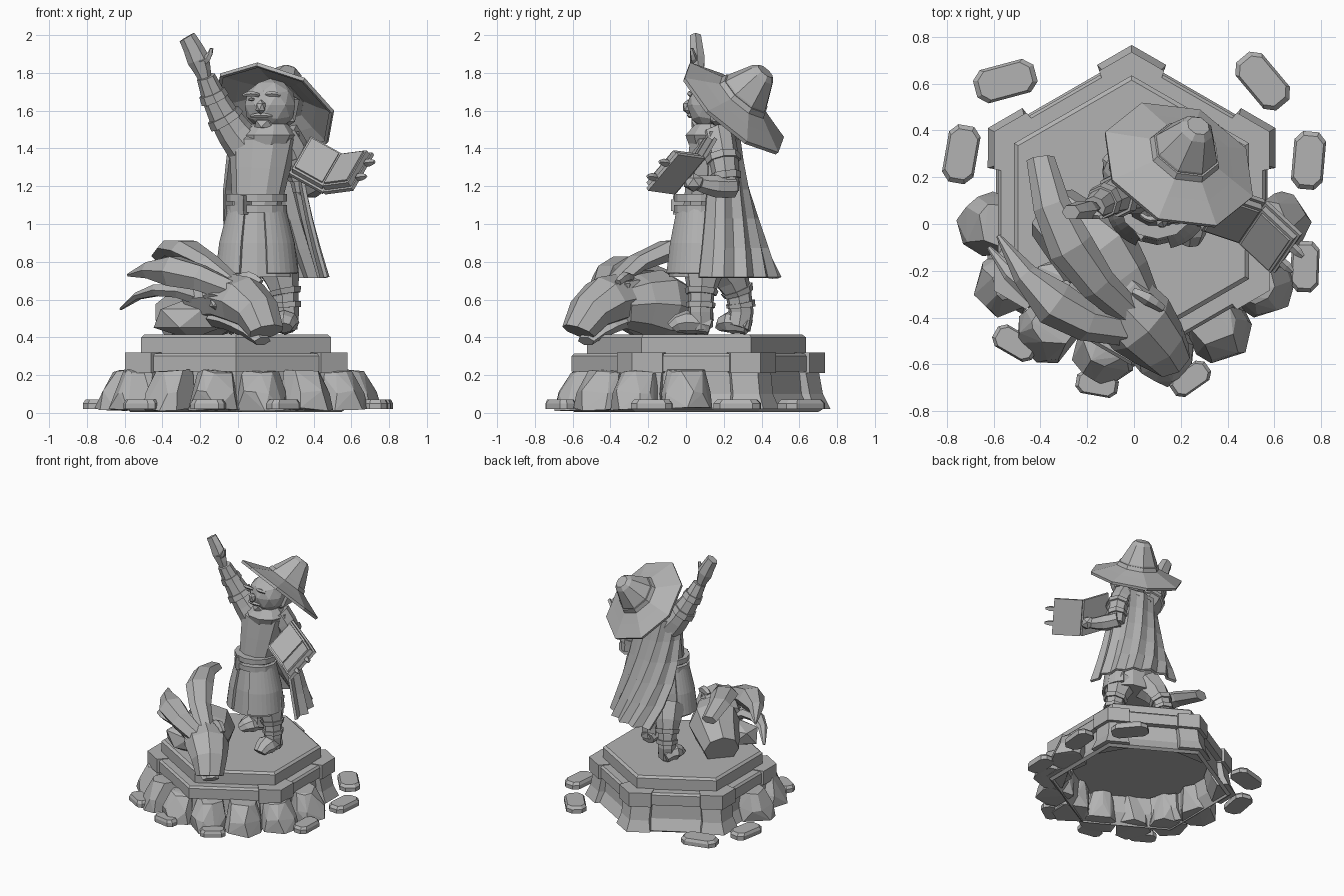
import bpy, bmesh, math, random
from mathutils import Vector, Matrix

random.seed(4)
cube = bpy.data.objects.get("Cube")
if cube:
    bpy.data.objects.remove(cube)

stone = bpy.data.materials.new("stone grey")
stone.use_nodes = True
grey = (.45, .45, .45, 1)
stone.diffuse_color = grey
stone.node_tree.nodes["Principled BSDF"].inputs["Base Color"].default_value = grey


def finish(name, bm, thickness=0):
    bmesh.ops.recalc_face_normals(bm, faces=bm.faces)
    mesh = bpy.data.meshes.new(name)
    bm.to_mesh(mesh)
    bm.free()
    mesh.materials.append(stone)
    obj = bpy.data.objects.new(name, mesh)
    bpy.context.collection.objects.link(obj)
    if thickness:
        solid = obj.modifiers.new("thickness", "SOLIDIFY")
        solid.thickness = thickness
    return obj


def skin(name, loops, closed=True, caps=True, thickness=0):
    """Join a row of equal point loops with quads."""
    bm = bmesh.new()
    rows = [[bm.verts.new(point) for point in loop] for loop in loops]
    count = len(rows[0])
    for low, high in zip(rows, rows[1:]):
        for i in range(count if closed else count - 1):
            j = (i + 1) % count
            bm.faces.new((low[i], low[j], high[j], high[i]))
    if caps and closed:
        bm.faces.new(rows[0][::-1])
        bm.faces.new(rows[-1])
    return finish(name, bm, thickness)


def stack(name, centre, levels, sides, squash=1, turn=0, lean=(0, 0), **options):
    """Horizontal elliptical rings given as (height, radius) levels."""
    loops = []
    for z, radius in levels:
        rise = z - levels[0][0]
        x, y = centre[0] + lean[0] * rise, centre[1] + lean[1] * rise
        angles = [turn + math.tau * i / sides for i in range(sides)]
        loops.append([(x + radius * math.cos(a), y + radius * squash * math.sin(a), z) for a in angles])
    return skin(name, loops, **options)


def cloth(name, centre, first, levels, fold=0):
    """Open pleated sheet; each level is (height, x radius, y radius, last angle)."""
    loops = []
    for z, rx, ry, last in levels:
        loop = []
        for i in range(13):
            angle = math.radians(first + (last - first) * i / 12)
            pleat = 1 + fold * (-1) ** i
            loop.append((centre[0] + rx * pleat * math.cos(angle), centre[1] + ry * pleat * math.sin(angle), z))
        loops.append(loop)
    skin(name, loops, closed=False, thickness=.02)


def along(points, radii, t):
    """Position and radius on the arc through three points."""
    start, middle, end = (Vector(point) for point in points)
    control = middle * 2 - (start + end) / 2
    position = start * (1 - t) ** 2 + control * 2 * t * (1 - t) + end * t * t
    first, second, blend = (*radii[:2], t * 2) if t < .5 else (*radii[1:], t * 2 - 1)
    return position, first + (second - first) * blend


def limb(name, points, radii, sides=7, flat=1, begin=0, stop=1, steps=4, swell=1):
    """Tapered arc for limbs, horns and the bands around them."""
    whole = (Vector(points[-1]) - Vector(points[0])).normalized()
    side = Vector((0, 1, 0)) if abs(whole.z) > .75 else Vector((0, 0, 1))
    loops = []
    for i in range(steps + 1):
        t = begin + (stop - begin) * i / steps
        centre, radius = along(points, radii, t)
        ahead = along(points, radii, t + .01)[0] - along(points, radii, t - .01)[0]
        u = ahead.cross(side).normalized() * radius * swell
        v = u.cross(ahead.normalized()) * flat
        angles = [math.tau * k / sides for k in range(sides)]
        loops.append([centre + u * math.cos(a) + v * math.sin(a) for a in angles])
    skin(name, loops)


def ball(name, centre, size, detail=1):
    bm = bmesh.new()
    bmesh.ops.create_icosphere(bm, subdivisions=detail, radius=1)
    bmesh.ops.scale(bm, vec=size, verts=bm.verts)
    bmesh.ops.translate(bm, vec=centre, verts=bm.verts)
    finish(name, bm)


# Hexagonal pedestal, hollow below
middle = (-.01, .055)


def hexagon(name, levels, **options):
    stack(name, middle, levels, 6, turn=math.pi / 2, **options)


hexagon("pedestal_wall", [(.02, .67), (.1, .62), (.23, .61)], caps=False, thickness=.03)
hexagon("pedestal_ledge", [(.22, .66), (.3, .66), (.315, .645)])
hexagon("pedestal_top", [(.31, .58), (.4, .58), (.415, .56)])

# Corner blocks and flared buttresses, none at the front corner
for corner in (0, 1, 2, 4, 5):
    turn = Matrix.Rotation(math.pi / 2 + math.pi / 3 * corner, 4, "Z")
    place = Matrix.Translation((*middle, 0)) @ turn

    def chevron(reach, width, z):
        right = [(reach - .16, width * .7), (reach - width / 2, width * .87)]
        left = [(u, -v) for u, v in reversed(right)]
        return [place @ Vector((u, v, z)) for u, v in right + [(reach, 0)] + left]

    skin("corner_block", [chevron(.68, .16, z) for z in (.21, .32)])
    skin("corner_buttress", [chevron(.71, .17, .02), chevron(.67, .14, .1), chevron(.65, .14, .21)])

# Boulders leaning on the front half
for i in range(8):
    angle = math.pi * (1 + i / 7)
    bm = bmesh.new()
    for height, size, inset in ((.01, .14, 0), (.1, .13, .01), (.21, .1, .05)):
        reach = .57 + .05 * math.cos(angle) ** 2 - inset
        for k in range(7):
            a = math.tau * k / 7 + random.uniform(-.4, .4)
            x, y = reach * math.cos(angle), reach * math.sin(angle)
            bm.verts.new((x + size * math.cos(a), y + size * math.sin(a), height + random.uniform(0, .02)))
    inside = bmesh.ops.convex_hull(bm, input=bm.verts)["geom_interior"]
    spare = [item for item in inside if isinstance(item, bmesh.types.BMVert)]
    bmesh.ops.delete(bm, geom=spare, context="VERTS")
    finish("boulder", bm)

# Loose oblong stones with cut corners lying around the base
cut = [(1, .5), (.7, 1), (-.7, 1), (-1, .5)]
outline = cut + [(-u, -v) for u, v in cut]
for degrees, swing in ((20, -25), (48, -8), (132, -27), (158, 12), (225, 15), (257, 3), (290, 15), (346, 12)):
    angle = math.radians(degrees)
    length = .115 + .025 * math.sin(angle)
    rock = skin("loose_stone", [[(u * length * k, v * length * k * .55, z) for u, v in outline]
                                for z, k in ((.02, 1), (.05, 1), (.07, .85))])
    reach = .77 + .07 * math.sin(angle)
    rock.location = (reach * math.cos(angle), reach * math.sin(angle), 0)
    rock.rotation_euler.z = angle + math.pi / 2 + math.radians(swing)

# Severed beast: neck, skull, snout, jaw
limb("beast_neck", [(0, -.35, .57), (-.15, -.15, .57), (-.35, .05, .49)], (.12, .19, .13), 8)
ball("beast_cheek", (-.25, -.25, .5), (.22, .13, .11))
limb("beast_snout", [(-.2, -.2, .6), (.03, -.43, .59), (.15, -.57, .43)], (.14, .16, .1), 8, .85)
limb("beast_jaw", [(-.1, -.3, .5), (.03, -.43, .46), (.13, -.53, .38)], (.1, .1, .06), 6, .5)
for x, y, z in ((-.12, -.46, .58), (.06, -.32, .67)):
    ball("beast_eye", (x, y, z), (.035, .03, .035))
    limb("beast_brow", [(x - .06, y + .03, z + .04), (x, y, z + .05), (x + .06, y - .04, z + .02)], (.02, .03, .02), 5)

# Horns and ear sweeping back
limb("upper_horn", [(0, -.4, .67), (-.27, -.1, .86), (-.4, .28, .83)], (.06, .1, .06), 6, .6)
limb("lower_horn", [(-.05, -.45, .65), (-.34, -.34, .75), (-.58, -.05, .73)], (.07, .1, .01), 6, .9)
limb("beast_ear", [(-.2, -.3, .6), (-.43, -.28, .65), (-.62, -.1, .55)], (.07, .06, .01), 6, .6)

# Legs, straps and boots
for hip, ankle, toe in (((.2, .1), (.25, .08), (.24, -.07)), ((.02, .18), (-.03, .28), (-.1, .2))):
    x, y = ankle
    shape, size = [(*hip, .8), (x, y, .62), (x, y, .45)], (.12, .07, .065)
    limb("leg", shape, size)
    for t in (.4, .6):
        limb("leg_strap", shape, size, begin=t, stop=t + .08, steps=1, swell=1.15)
    instep = ((x + toe[0]) / 2, (y + toe[1]) / 2, .48)
    limb("boot", [(x, y + .05, .46), instep, (*toe, .45)], (.06, .08, .05), 8, .8)

# Tunic, split coat, belts and buckle
waist = (.1, .08)
stack("tunic_skirt", waist, [(.72, .2), (.9, .18), (1.1, .14)], 12, squash=.85)
stack("torso", waist, [(1.1, .13), (1.3, .16), (1.45, .18), (1.53, .08)], 10, squash=.75, lean=(.1, .2))
coat = [(.74, .22, .19), (.9, .2, .17), (1.1, .15, .13)]
for name, first, last in (("coat_left", 285, 400), ("coat_right", 140, 245)):
    cloth(name, waist, first, [(*level, last) for level in coat])
for z in (1.06, 1.12):
    stack("belt", waist, [(z, .16), (z + .04, .16)], 12, squash=.9)
for size, depth in ((.05, .07), (.03, .08)):
    stack("buckle", (.03, 0), [(1.1 - size, size), (1.1 + size, size)], 4, squash=depth / size, turn=-math.pi / 2)

# Cape swept out to the left and back, and collar
folds = []
for i in range(6):
    t = i / 5
    radius = .18 + .15 * (1 - t) ** 1.5
    folds.append((.72 + .77 * t, radius, radius * (1 - .35 * t), 115 + 80 * t))
cloth("cape", (.14, .16), -15, folds, fold=.05)
stack("collar", (.15, .13), [(1.42, .13), (1.47, .15), (1.53, .09)], 9, squash=.9, lean=(.2, 0))

# Sleeves with bands
for name, shape, size in (
        ("raised_sleeve", [(.05, .15, 1.4), (-.08, .12, 1.58), (-.17, .07, 1.78)], (.11, .08, .05)),
        ("left_sleeve", [(.24, .17, 1.47), (.32, .2, 1.33), (.35, .22, 1.17)], (.09, .08, .06))):
    limb(name, shape, size, 8)
    for t in (.4, .7):
        limb("sleeve_band", shape, size, 8, begin=t, stop=t + .1, steps=1, swell=1.15)

# Pointing hand, and forearm under the book
limb("raised_hand", [(-.17, .07, 1.75), (-.21, .06, 1.87), (-.27, .05, 1.99)], (.03, .06, .045), 6, .75)
limb("raised_thumb", [(-.2, .05, 1.86), (-.16, .04, 1.88), (-.14, .03, 1.93)], (.03, .02, .01), 5)
limb("left_forearm", [(.35, .25, 1.2), (.4, .15, 1.2), (.45, .05, 1.22)], (.06, .06, .04))
ball("left_hand", (.47, .04, 1.22), (.05, .06, .05))

# Open book: two covers with pages on a shared spine
foot, head = Vector((.45, -.07, 1.17)), Vector((.56, .09, 1.36))
for side in (Vector((-.18, .06, .1)), Vector((.15, -.14, .02))):
    quad = [foot, foot + side, head + side, head]
    centre = (foot + head + side) / 2
    up = side.cross(head - foot).normalized()
    if up.y > 0:
        up.negate()
    for name, scale, low, high in (("cover", 1, -.02, 0), ("pages", .9, 0, .03), ("top_leaf", .8, .03, .04)):
        skin("book_" + name, [[centre + (p - centre) * scale + up * lift for p in quad] for lift in (low, high)])

# Clasps on the outer cover edge
for t in (.3, .7):
    base = foot.lerp(head, t) + side
    limb("book_clasp", [base, base + side * .15, base + side * .3], (.02, .02, .01), 4, steps=2)

# Head and face
ball("head", (.17, .14, 1.63), (.14, .135, .14), 2)
ball("hair", (.2, .2, 1.6), (.14, .12, .13))
ball("nose", (.12, .01, 1.62), (.03, .03, .04))
ball("chin", (.14, .08, 1.53), (.06, .06, .04))
for x in (.07, .18):
    limb("brow", [(x - .04, .04, 1.68), (x, .02, 1.69), (x + .04, .03, 1.68)], (.01, .015, .01), 5)
    ball("eye", (x, .03, 1.66), (.02, .01, .01))
limb("mouth", [(.07, .04, 1.57), (.12, .02, 1.575), (.18, .03, 1.57)], (.01, .015, .01), 5)

# Wide hat, tilted back
tilt = Vector((0, 0, 1)).rotation_difference(Vector((.3, .6, .7)))
for hat in (
        stack("hat_brim", (0, 0), [(-.01, .34), (.01, .345), (.05, .24), (.09, .14)], 8, caps=False, thickness=.02),
        stack("hat_band", (0, 0), [(.07, .165), (.11, .15)], 8),
        stack("hat_crown", (0, 0), [(.06, .15), (.12, .14), (.25, .075), (.275, .05)], 8)):
    hat.location = (.19, .25, 1.61)
    hat.rotation_mode = "QUATERNION"
    hat.rotation_quaternion = tilt @ Matrix.Rotation(math.pi / 8, 3, "Z").to_quaternion()
